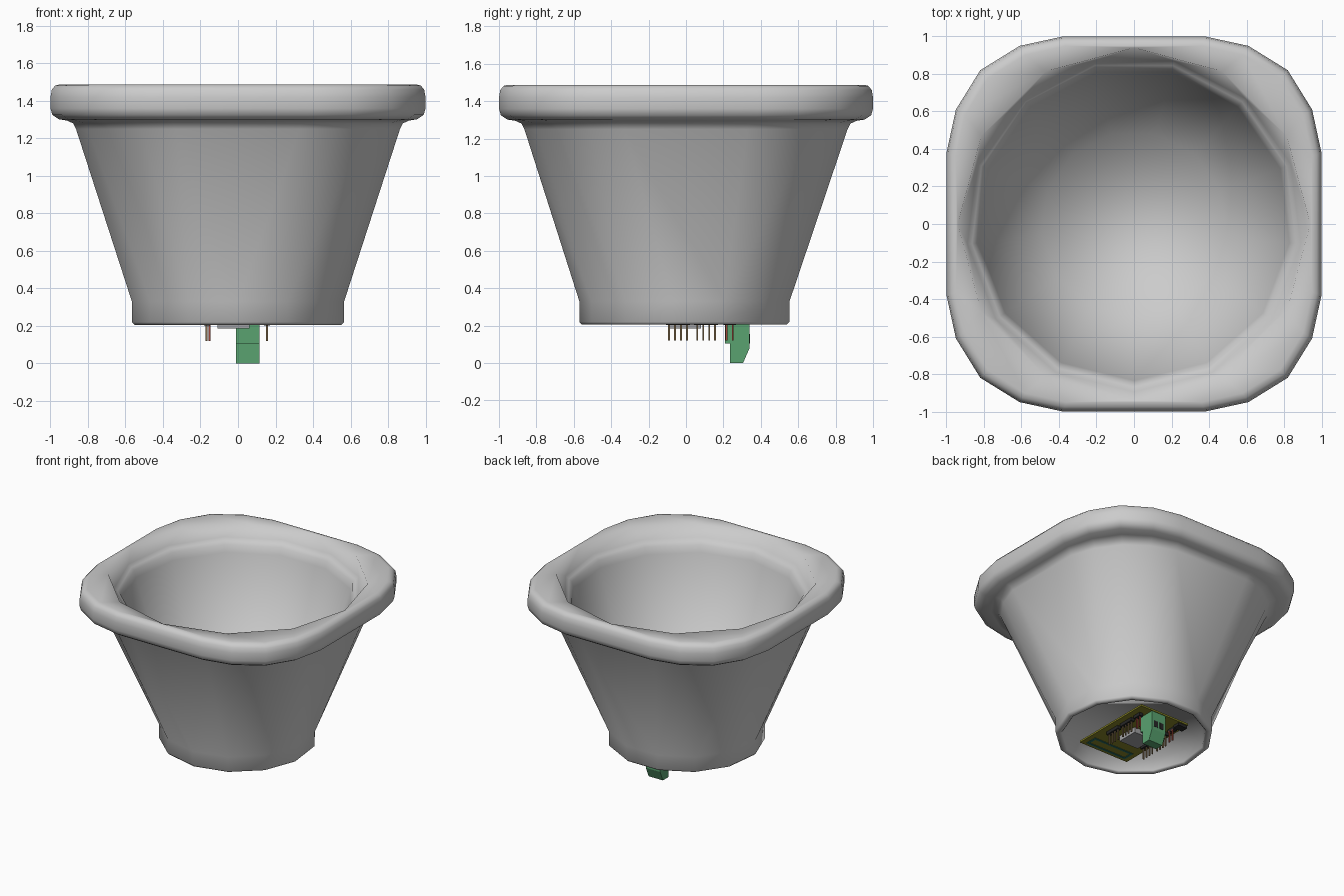
import bpy, bmesh, math

if "Cube" in bpy.data.objects:
    bpy.data.objects.remove(bpy.data.objects["Cube"])

TAU = 2 * math.pi


def material(name, rgb):
    m = bpy.data.materials.new(name)
    m.diffuse_color = (*rgb, 1)
    m.use_nodes = True
    m.node_tree.nodes["Principled BSDF"].inputs["Base Color"].default_value = m.diffuse_color
    return m


GREEN = material("terminal_green", (0.10, 0.36, 0.16))
BOARD = material("board_olive", (0.24, 0.23, 0.02))
TRACE = material("trace_green", (0.03, 0.16, 0.12))
BLACK = material("black_plastic", (0.02, 0.02, 0.02))
PIN = material("pin_bronze", (0.22, 0.15, 0.07))
RED = material("pin_red", (0.35, 0.06, 0.04))
CHIP = material("chip_grey", (0.35, 0.35, 0.36))


def finish(bm, name, mat=None):
    bmesh.ops.recalc_face_normals(bm, faces=bm.faces[:])
    me = bpy.data.meshes.new(name)
    bm.to_mesh(me)
    bm.free()
    ob = bpy.data.objects.new(name, me)
    bpy.context.collection.objects.link(ob)
    if mat:
        me.materials.append(mat)
    return ob


def boxes(name, specs, mat):
    """One object made of boxes given as x0, x1, y0, y1, z0, z1."""
    bm = bmesh.new()
    for x0, x1, y0, y1, z0, z1 in specs:
        for v in bmesh.ops.create_cube(bm, size=1)["verts"]:
            v.co = (x1 if v.co.x > 0 else x0, y1 if v.co.y > 0 else y0,
                    z1 if v.co.z > 0 else z0)
    return finish(bm, name, mat)


# Cross-sections of the pot: rounded square, 12-gon, 13-gon
def angle(p):
    return (math.atan2(p[1], p[0]) + 1e-4) % TAU


def ngon(n, r):
    return sorted([(r * math.cos(k * TAU / n - math.pi / 2), r * math.sin(k * TAU / n - math.pi / 2))
                   for k in range(n)], key=angle)


def squarish(s, square=1.0):
    quarter = [(1, .38), (.95, .61), (.82, .82), (.61, .95), (.38, 1)]
    pts = [(sx * x, sy * y) for sx in (1, -1) for sy in (1, -1) for x, y in quarter]
    out = []
    for x, y in pts:
        k = s * (square + (1 - square) / math.hypot(x, y))
        out.append((x * k, y * k))
    return sorted(out, key=angle)


def zip_rings(bm, a, b):
    """Skin two rings, which may have different vertex counts."""
    na, nb = len(a), len(b)
    if na == nb:
        for k in range(na):
            bm.faces.new((a[k], a[(k + 1) % na], b[(k + 1) % nb], b[k]))
        return
    turn = lambda r, k: angle(r[k % len(r)].co) + TAU * (k // len(r))
    i = j = 0
    while i < na or j < nb:
        if j >= nb or (i < na and turn(a, i + 1) <= turn(b, j + 1)):
            bm.faces.new((a[i % na], a[(i + 1) % na], b[j % nb]))
            i += 1
        else:
            bm.faces.new((a[i % na], b[(j + 1) % nb], b[j % nb]))
            j += 1


# Pot: recess ceiling, foot, collar, body, rim, inner ledge, inner floor
sections = [
    (.30, ngon(13, .50)), (.215, ngon(13, .52)), (.205, ngon(13, .53)),
    (.205, ngon(13, .555)), (.22, ngon(13, .57)), (.33, ngon(13, .57)),
    (1.25, squarish(.893, .5)), (1.28, squarish(.905, .55)), (1.295, squarish(.93, .7)),
    (1.302, squarish(.955)), (1.325, squarish(.99)), (1.36, squarish(1)),
    (1.42, squarish(1)), (1.46, squarish(.993)), (1.482, squarish(.975)), (1.488, squarish(.95)),
    (1.486, ngon(12, .94)), (1.405, ngon(13, .895)), (1.385, ngon(13, .87)),
    (1.365, ngon(13, .85)), (1.31, ngon(13, .835)), (.34, ngon(13, .495)),
]
bm = bmesh.new()
rings = [[bm.verts.new((x, y, z)) for x, y in pts] for z, pts in sections]
for a, b in zip(rings, rings[1:]):
    zip_rings(bm, a, b)
bm.faces.new(rings[0])
bm.faces.new(rings[-1])
for f in bm.faces:
    f.smooth = True
finish(bm, "pot")

# Circuit board under the pot, with antenna trace, chip and socket
boxes("circuit_board", [(-.22, .22, -.345, .345, .228, .242)], BOARD)
boxes("antenna_trace", [(-.18, .18, y, y + .018, .224, .229) for y in (-.32, -.24)]
      + [(x, x + .018, -.32, -.222, .224, .229) for x in (-.18, .162)], TRACE)
boxes("chip", [(-.11, .06, -.09, .08, .185, .228)], CHIP)
boxes("socket", [(-.22, -.14, .275, .335, .207, .228)], BLACK)

# Pin headers along both sides
pin_ys = [-.09, -.058, -.026, .006, .06, .092, .124, .156]
boxes("pin_headers", [(x - .016, x + .016, y0, y1, .203, .228)
                      for x in (-.165, .155) for y0, y1 in ((-.106, .022), (.044, .172), (.2, .268))], BLACK)


def pins(xs, ys):
    return [(x - .005, x + .005, y - .005, y + .005, .12, .21) for x in xs for y in ys]


boxes("header_pins", pins((-.167, .155), pin_ys), PIN)
boxes("power_pins", pins((-.152, .155), [.216, .25]), RED)

# Terminal block: side profile extruded across x
profile = [(.235, 0), (.305, 0), (.34, .08), (.34, .228), (.208, .228), (.208, .105), (.235, .105)]
bm = bmesh.new()
face = bm.faces.new([bm.verts.new((-.01, y, z)) for y, z in profile])
new = bmesh.ops.extrude_face_region(bm, geom=[face])["geom"]
bmesh.ops.translate(bm, vec=(.125, 0, 0), verts=[v for v in new if isinstance(v, bmesh.types.BMVert)])
finish(bm, "terminal_block", GREEN)
boxes("terminal_openings", [(x, x + .036, .33, .342, .105, .155) for x in (.008, .061)], BLACK)
